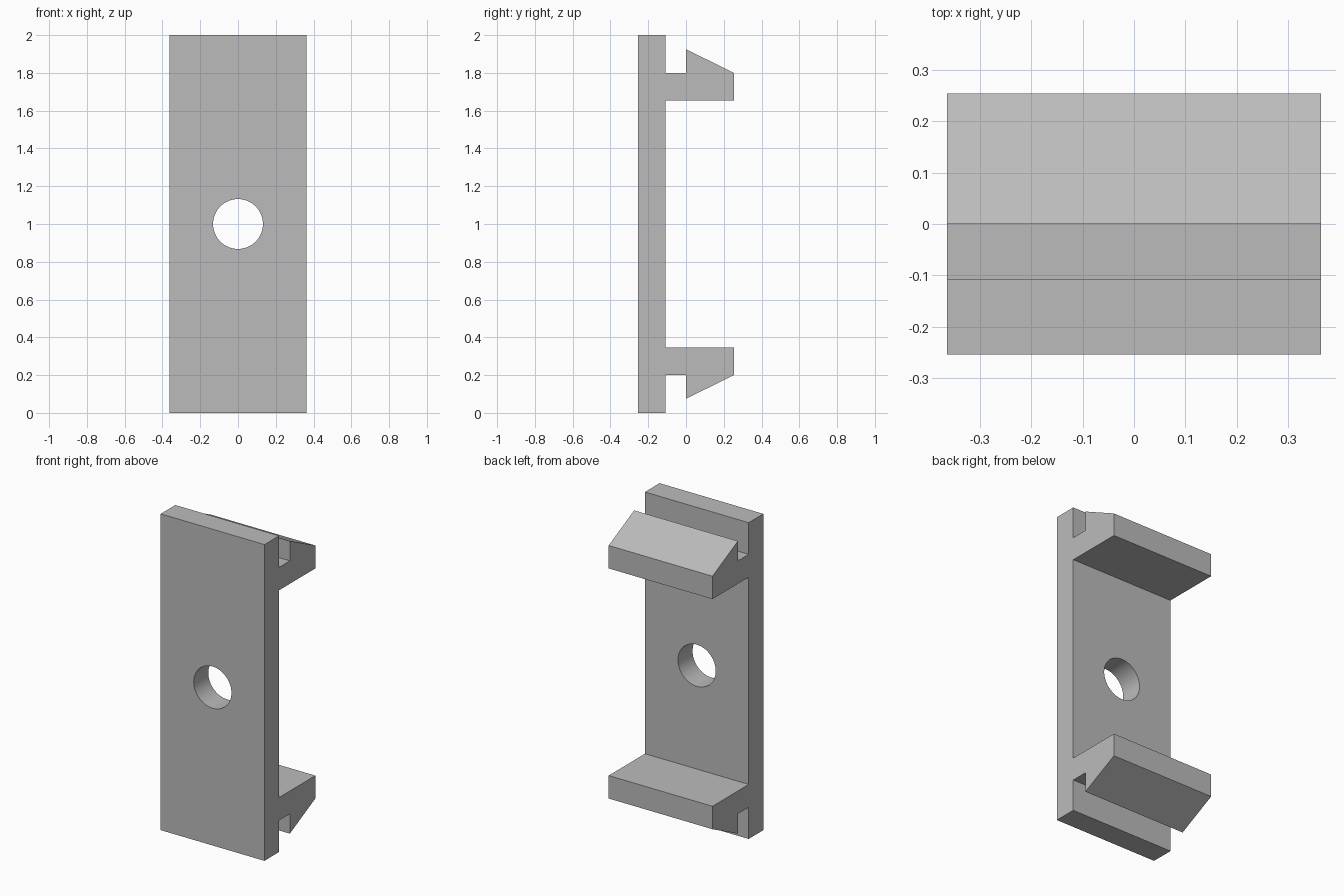
import bpy
import bmesh
from math import radians

HALF_WIDTH = 0.363
FRONT, PLATE_BACK, HOOK_START, BACK = -0.254, -0.108, 0.0, 0.254
HEIGHT = 2.0
HOLE_RADIUS = 0.132

if "Cube" in bpy.data.objects:
    bpy.data.objects.remove(bpy.data.objects["Cube"], do_unlink=True)

# One grey plastic material
grey = bpy.data.materials.new("grey_plastic")
grey.use_nodes = True
colour = (0.5, 0.5, 0.5, 1.0)
grey.diffuse_color = colour
grey.node_tree.nodes["Principled BSDF"].inputs["Base Color"].default_value = colour

# Side profile (y, z): the upper hook is mirrored to make the lower one
upper = [(FRONT, HEIGHT), (PLATE_BACK, HEIGHT), (PLATE_BACK, 1.8),
         (HOOK_START, 1.8), (HOOK_START, 1.925), (BACK, 1.8),
         (BACK, 1.655), (PLATE_BACK, 1.655)]
lower = [(y, HEIGHT - z) for y, z in reversed(upper)]

# Bracket body: profile extruded across the width
bm = bmesh.new()
face = bm.faces.new([bm.verts.new((-HALF_WIDTH, y, z)) for y, z in upper + lower])
side = bmesh.ops.extrude_face_region(bm, geom=[face])
moved = [v for v in side["geom"] if isinstance(v, bmesh.types.BMVert)]
bmesh.ops.translate(bm, verts=moved, vec=(2 * HALF_WIDTH, 0, 0))
bmesh.ops.recalc_face_normals(bm, faces=bm.faces)
mesh = bpy.data.meshes.new("clip_bracket")
bm.to_mesh(mesh)
bm.free()
bracket = bpy.data.objects.new("clip_bracket", mesh)
bpy.context.collection.objects.link(bracket)
mesh.materials.append(grey)

# Round screw hole through the middle of the plate
bpy.ops.mesh.primitive_cylinder_add(
    vertices=64, radius=HOLE_RADIUS, depth=0.4,
    location=(0, (FRONT + PLATE_BACK) / 2, HEIGHT / 2), rotation=(radians(90), 0, 0))
cutter = bpy.context.object
cutter.name = "hole_cutter"
cutter.hide_render = True
cutter.data.materials.append(grey)

cut = bracket.modifiers.new("screw_hole", "BOOLEAN")
cut.operation = "DIFFERENCE"
cut.solver = "EXACT"
cut.object = cutter
bpy.ops.object.select_all(action="DESELECT")
bracket.select_set(True)
bpy.context.view_layer.objects.active = bracket
bpy.ops.object.modifier_apply(modifier=cut.name)
bpy.data.objects.remove(cutter, do_unlink=True)

# Smooth the hole wall, keep the edges sharp
bpy.ops.object.shade_smooth_by_angle(angle=radians(20))
